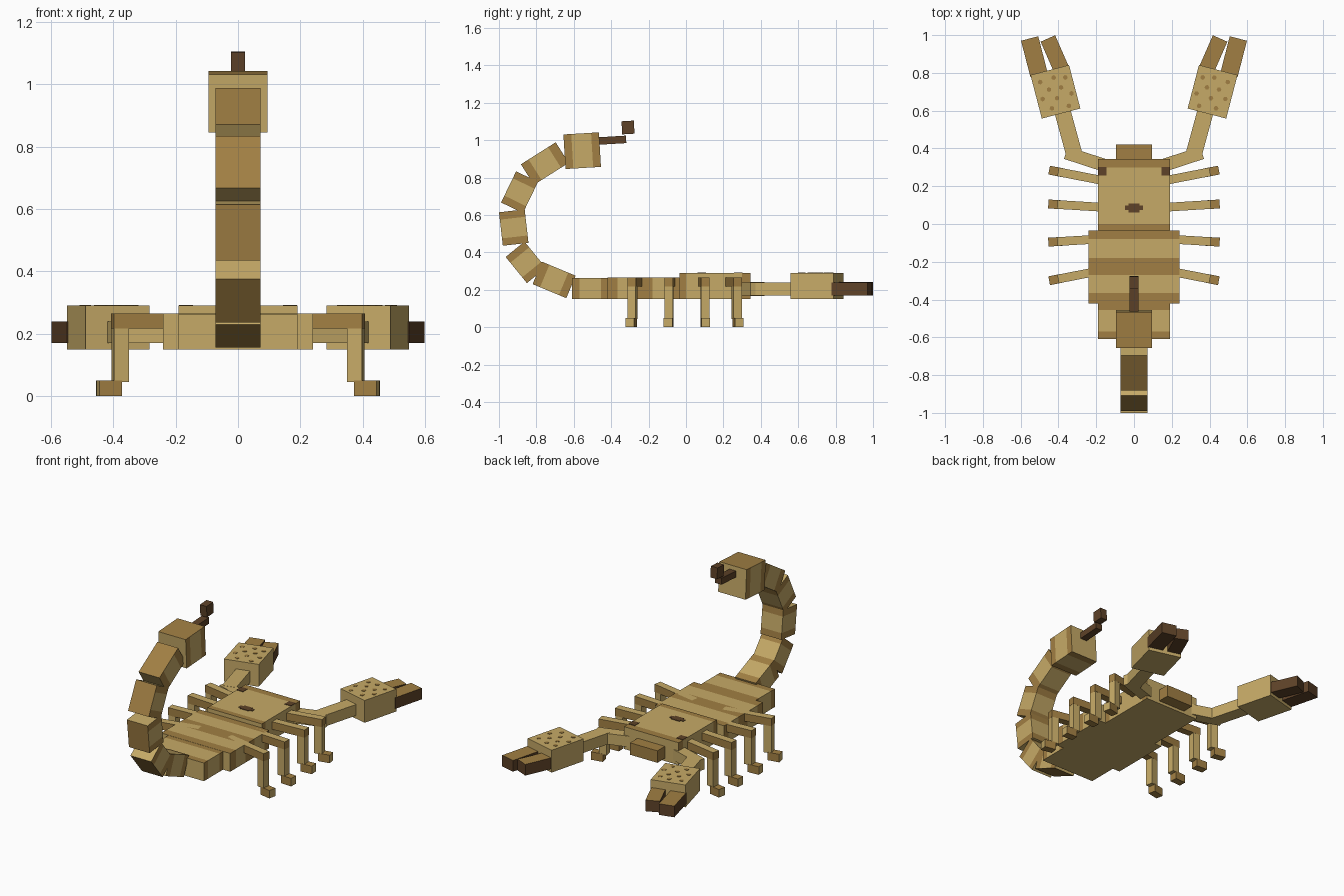
import bpy, bmesh
from math import atan2, cos, sin, radians, pi
from mathutils import Matrix, Vector

cube = bpy.data.objects.get("Cube")
if cube:
    bpy.data.objects.remove(cube, do_unlink=True)


def material(name, rgb):
    lin = [(c / 255 / 12.92) if c < 10 else ((c / 255 + 0.055) / 1.055) ** 2.4 for c in rgb]
    m = bpy.data.materials.new(name)
    m.use_nodes = True
    m.diffuse_color = (*lin, 1)
    m.node_tree.nodes["Principled BSDF"].inputs["Base Color"].default_value = (*lin, 1)
    return m


MATS = [material("light_tan", (198, 170, 103)),
        material("mid_brown", (161, 127, 67)),
        material("dark_brown", (94, 66, 40))]
LIGHT, MID, DARK = range(3)


def add(name, bm, matrix, rule):
    """Turn a bmesh into an object; rule picks a colour from face centre and normal."""
    bm.normal_update()
    for f in bm.faces:
        f.material_index = rule(f.calc_center_median(), f.normal) if callable(rule) else rule
    me = bpy.data.meshes.new(name)
    bm.to_mesh(me)
    bm.free()
    for m in MATS:
        me.materials.append(m)
    ob = bpy.data.objects.new(name, me)
    ob.matrix_world = matrix
    bpy.context.collection.objects.link(ob)
    return ob


def box(name, centre, size, rule=LIGHT, yaw=0, pitch=0, cuts=()):
    """Box with its length on local y, sliced at the given local y positions."""
    bm = bmesh.new()
    bmesh.ops.create_cube(bm, size=1, matrix=Matrix.Diagonal((*size, 1)))
    for y in cuts:
        bmesh.ops.bisect_plane(bm, geom=bm.verts[:] + bm.edges[:] + bm.faces[:],
                               plane_co=(0, y, 0), plane_no=(0, 1, 0))
    rot = Matrix.Rotation(yaw, 4, 'Z') @ Matrix.Rotation(pitch, 4, 'X')
    return add(name, bm, Matrix.Translation(centre) @ rot, rule)


def beam(name, p, q, width, z0, z1, rule=LIGHT):
    """Level box running between two plan points."""
    p, q = Vector(p), Vector(q)
    d, mid = q - p, (p + q) / 2
    box(name, (mid.x, mid.y, (z0 + z1) / 2), (width, d.length, z1 - z0), rule,
        yaw=atan2(-d.x, d.y))


def body_part(name, half, y0, y1, top, stripes):
    """Body block with brown stripes over the top and sides, plain underneath."""
    c = (y0 + y1) / 2

    def rule(p, n):
        if n.z < -0.5 or abs(n.y) > 0.5:
            return LIGHT
        return MID if any(a < p.y + c < b for a, b in stripes) else LIGHT
    cuts = [v - c for s in stripes for v in s if y0 < v < y1]
    box(name, (0, c, (top + 0.15) / 2), (2 * half, y1 - y0, top - 0.15), rule, cuts=cuts)


# Body
body_part("head_shield", 0.19, -0.035, 0.345, 0.29, [(-0.035, 0.0), (0.3, 0.345)])
body_part("abdomen", 0.24, -0.42, -0.035, 0.265,
          [(-0.08, -0.035), (-0.27, -0.18), (-0.42, -0.365)])
body_part("rear_body", 0.19, -0.61, -0.42, 0.264, [(-0.455, -0.42), (-0.61, -0.57)])
box("snout", (0, 0.375, 0.205), (0.19, 0.09, 0.075), MID)

# Painted eyes on the head
box("middle_eye", (0, 0.085, 0.29), (0.096, 0.024, 0.006), DARK)
box("middle_eye_centre", (0, 0.085, 0.29), (0.06, 0.046, 0.007), DARK)

# Tail: outer face and end bands brown, the rest tan
def tail_part(name, centre, direction, size):
    band = size[1] * 0.28

    def rule(p, n):
        if abs(n.y) > 0.5:
            return LIGHT
        return MID if n.z > 0.5 or abs(p.y) > band else LIGHT
    box(name, (0, *centre), size, rule, pitch=atan2(direction[1], direction[0]),
        cuts=(-band, band))


TAIL = [((-0.705, 0.253), (-0.18, 0.075), 0.195, 0.13),
        ((-0.857, 0.347), (-0.11, 0.135), 0.18, 0.13),
        ((-0.921, 0.533), (-0.02, 0.175), 0.18, 0.138),
        ((-0.89, 0.722), (0.08, 0.165), 0.185, 0.13),
        ((-0.755, 0.875), (0.19, 0.12), 0.22, 0.13)]
for i, (c, d, length, height) in enumerate(TAIL):
    tail_part(f"tail_segment_{i + 1}", c, d, (0.144, length, height))
tail_part("tail_bulb", (-0.555, 0.944), (1, 0.06), (0.19, 0.19, 0.185))
box("stinger_base", (0, -0.395, 1.0), (0.046, 0.15, 0.04), DARK, pitch=0.06)
box("stinger_tip", (0, -0.31, 1.068), (0.046, 0.066, 0.07), DARK, pitch=0.06)


def spot(name, x, y, z, radius, yaw):
    """Thin painted spot."""
    bm = bmesh.new()
    bmesh.ops.create_cone(bm, cap_ends=True, segments=6, radius1=radius, radius2=radius, depth=0.005)
    add(name, bm, Matrix.Translation((x, y, z)) @ Matrix.Rotation(yaw, 4, 'Z'), MID)


SPOTS = [(-0.07, 0.06), (-0.01, 0.075), (0.065, 0.07), (0.03, 0.02), (-0.035, 0.015),
         (-0.08, -0.03), (0.0, -0.035), (0.075, -0.02), (0.04, -0.08), (-0.05, -0.09)]


def strut_rule(p, n):
    return LIGHT if n.z > 0.5 else MID


def foot_rule(p, n):
    return LIGHT if n.y > 0.5 else MID


def finger_rule(p, n):
    return MID if n.z > 0.5 else DARK


for side, s in (("left", 1), ("right", -1)):
    box(f"{side}_eye", (0.167 * s, 0.279, 0.29), (0.045, 0.046, 0.006), DARK)

    # Arm, claw hand and fingers
    beam(f"{side}_upper_arm", (0.13 * s, 0.302), (0.36 * s, 0.377), 0.068, 0.171, 0.239)
    beam(f"{side}_forearm", (0.314 * s, 0.36), (0.385 * s, 0.62), 0.086, 0.17, 0.24)
    yaw = -0.255 * s
    hand = Vector((0.416 * s, 0.70, 0.22))
    box(f"{side}_claw_hand", hand, (0.211, 0.238, 0.14), LIGHT, yaw=yaw)
    for i, (u, v) in enumerate(SPOTS):
        pos = hand + Matrix.Rotation(yaw, 3, 'Z') @ Vector((u * s, v, 0.07))
        spot(f"{side}_claw_spot_{i + 1}", *pos, 0.013, yaw + i)
    beam(f"{side}_outer_finger", (0.503 * s, 0.79), (0.5525 * s, 0.982), 0.094, 0.17, 0.24, finger_rule)
    beam(f"{side}_inner_finger", (0.385 * s, 0.82), (0.456 * s, 0.982), 0.084, 0.171, 0.241, finger_rule)

    # Four legs fanning out
    for i, (y, deg) in enumerate(((0.235, 11), (0.09, 3.5), (-0.08, -3.5), (-0.25, -11))):
        a = radians(deg)

        def at(t):
            return ((0.19 + t * cos(a)) * s, y + t * sin(a))
        beam(f"{side}_leg_strut_{i + 1}", at(-0.09), at(0.216), 0.046, 0.217, 0.265, strut_rule)
        beam(f"{side}_leg_shin_{i + 1}", at(0.166), at(0.215), 0.045, 0.045, 0.22)
        beam(f"{side}_leg_foot_{i + 1}", at(0.19), at(0.264), 0.047, 0, 0.05, foot_rule)
